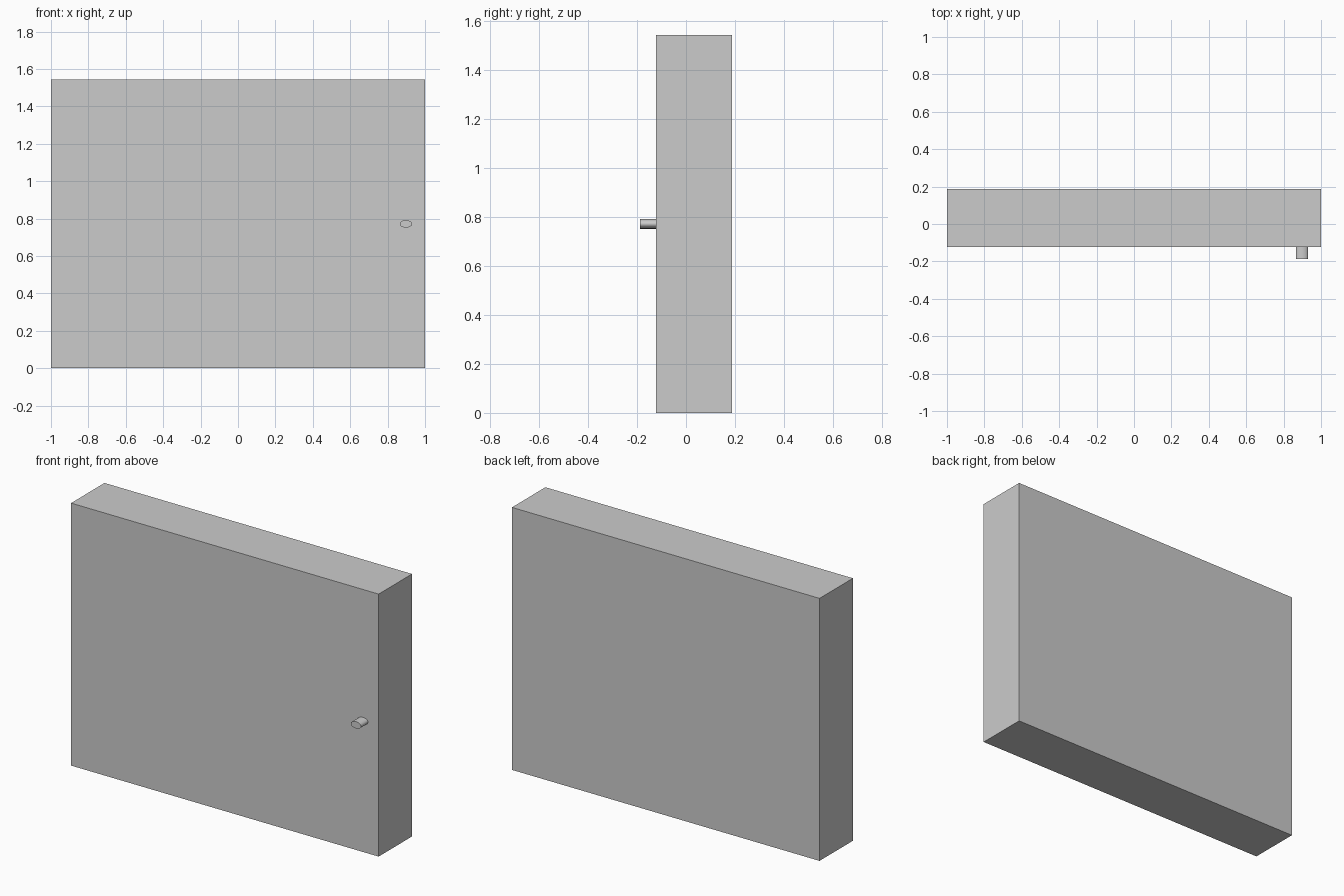
import bpy
import math

if "Cube" in bpy.data.objects:
    bpy.data.objects.remove(bpy.data.objects["Cube"])

W, H = 2.0, 1.543


def box(name, y0, y1):
    """Full-width, full-height slab between two depths."""
    bpy.ops.mesh.primitive_cube_add(size=1, location=(0, (y0 + y1) / 2, H / 2))
    ob = bpy.context.object
    ob.name = name
    ob.scale = (W, y1 - y0, H)
    bpy.ops.object.transform_apply(location=False, rotation=False, scale=True)
    return ob


# Cabinet body
box("cabinet_body", -0.106, 0.188)

# Front door, slightly darker grey
door = box("door", -0.122, -0.106)
mat = bpy.data.materials.new("door_grey")
mat.diffuse_color = (0.6, 0.6, 0.6, 1)
mat.use_nodes = True
mat.node_tree.nodes["Principled BSDF"].inputs["Base Color"].default_value = mat.diffuse_color
door.data.materials.append(mat)

# Oval knob on the right edge of the door
bpy.ops.mesh.primitive_cylinder_add(
    vertices=32, radius=1, depth=1,
    location=(0.898, -0.155, H / 2), rotation=(math.pi / 2, 0, 0))
knob = bpy.context.object
knob.name = "door_knob"
knob.scale = (0.033, 0.02, 0.066)
bpy.ops.object.transform_apply(location=False, rotation=True, scale=True)
bpy.ops.object.shade_smooth_by_angle(angle=math.radians(30))
